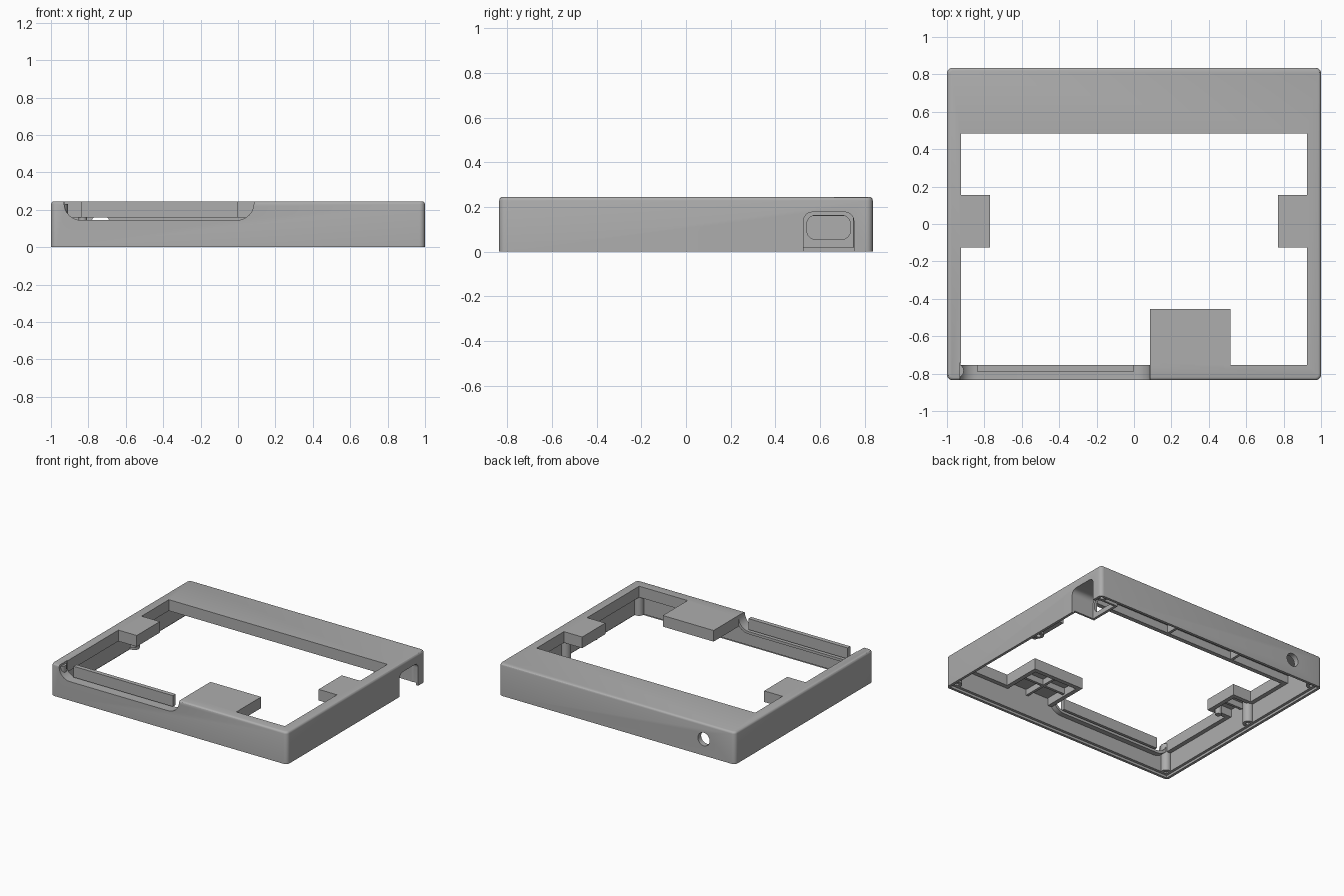
import bpy, bmesh, math
from mathutils import Vector

cube = bpy.data.objects.get("Cube")
if cube:
    bpy.data.objects.remove(cube, do_unlink=True)

grey = bpy.data.materials.new("case grey")
grey.use_nodes = True
COLOR = (0.42, 0.42, 0.42, 1)
grey.diffuse_color = COLOR
grey.node_tree.nodes["Principled BSDF"].inputs["Base Color"].default_value = COLOR

W, D, H = 1.0, 0.835, 0.245      # half width, half depth, height
SKIRT_Z = 0.16                   # lower edge of the window skirt


def finish(name, bm):
    bmesh.ops.recalc_face_normals(bm, faces=bm.faces)
    mesh = bpy.data.meshes.new(name)
    bm.to_mesh(mesh)
    bm.free()
    mesh.materials.append(grey)
    obj = bpy.data.objects.new(name, mesh)
    bpy.context.collection.objects.link(obj)
    return obj


def prism(name, pts, axis, a, b):
    """Extrude a 2D outline along an axis from a to b."""
    place = {"x": lambda u, v, w: (w, u, v),
             "y": lambda u, v, w: (u, w, v),
             "z": lambda u, v, w: (u, v, w)}[axis]
    bm = bmesh.new()
    face = bm.faces.new([bm.verts.new(place(u, v, a)) for u, v in pts])
    new = bmesh.ops.extrude_face_region(bm, geom=[face])["geom"]
    shift = Vector(place(0, 0, b - a))
    bmesh.ops.translate(bm, vec=shift,
                        verts=[g for g in new if isinstance(g, bmesh.types.BMVert)])
    return finish(name, bm)


def round_rect(u0, v0, u1, v1, low=0.0, high=0.0, n=8):
    """Rectangle outline with rounded lower and upper corners."""
    pts = []
    for k, (u, v, su, sv, r) in enumerate([(u0, v0, 1, 1, low), (u1, v0, -1, 1, low),
                                           (u1, v1, -1, -1, high), (u0, v1, 1, -1, high)]):
        if r == 0:
            pts.append((u, v))
            continue
        for i in range(n + 1):
            t = math.pi + math.pi / 2 * (k + i / n)
            pts.append((u + su * r + r * math.cos(t), v + sv * r + r * math.sin(t)))
    # drop doubled points where two arcs meet
    return [p for i, p in enumerate(pts) if math.dist(p, pts[i - 1]) > 1e-5]


def box(name, x0, x1, y0, y1, z0, z1):
    return prism(name, round_rect(x0, y0, x1, y1), "z", z0, z1)


def cut(obj, *cutters):
    """Subtract the cutters, then remove them."""
    for c in cutters:
        m = obj.modifiers.new("cut", "BOOLEAN")
        m.operation, m.solver, m.object = "DIFFERENCE", "EXACT", c
    bpy.context.view_layer.update()
    deps = bpy.context.evaluated_depsgraph_get()
    mesh = bpy.data.meshes.new_from_object(obj.evaluated_get(deps))
    obj.modifiers.clear()
    obj.data = mesh
    for c in cutters:
        bpy.data.objects.remove(c, do_unlink=True)
    return obj


def grow(pts, d):
    """Offset a counter-clockwise right-angled outline outwards."""
    out = []
    for i, p in enumerate(pts):
        p, a, b = Vector(p), Vector(pts[i - 1]), Vector(pts[(i + 1) % len(pts)])
        e, f = (p - a).normalized(), (b - p).normalized()
        out.append((p.x + d * (e.y + f.y), p.y - d * (e.x + f.x)))
    return out


# Window outline with the side tabs and the front tab
right_side = [(0.925, -0.125), (0.77, -0.125), (0.77, 0.155), (0.925, 0.155), (0.925, 0.485)]
window = [(-0.925, -0.755), (0.085, -0.755), (0.085, -0.455), (0.515, -0.455),
          (0.515, -0.755), (0.925, -0.755)]
window += right_side + [(-x, y) for x, y in reversed(right_side)]

scoop = round_rect(-0.93, 0.145, 0.085, 0.4, low=0.09)
port = round_rect(0.525, -0.1, 0.75, 0.177, high=0.04)

# Outer shell: rounded corners and a softened top edge
bm = bmesh.new()
bmesh.ops.create_cube(bm, size=1)
for v in bm.verts:
    v.co = (v.co.x * 2 * W, v.co.y * 2 * D, (v.co.z + 0.5) * H)
upright = [e for e in bm.edges if abs(e.verts[0].co.z - e.verts[1].co.z) > 0.1]
bmesh.ops.bevel(bm, geom=upright, offset=0.03, segments=5, profile=0.5, affect="EDGES")
rim = [e for e in bm.edges if all(v.co.z > H - 0.001 for v in e.verts)]
bmesh.ops.bevel(bm, geom=rim, offset=0.016, segments=3, profile=0.5, affect="EDGES")
shell = finish("shell", bm)
T = 0.04
cut(shell,
    box("hollow", T - W, W - T, T - D, D - T, -0.1, 0.22),
    box("bottom_step", 0.02 - W, W - 0.02, 0.02 - D, D - 0.02, -0.1, 0.018),
    prism("window_cutter", window, "z", 0.1, 0.4),
    prism("scoop_cutter", scoop, "y", -0.9, -0.74),
    prism("port_cutter", port, "x", 0.9, 1.1),
    prism("back_hole", round_rect(-0.785, 0.075, -0.685, 0.175, 0.05, 0.05), "y", 0.7, 0.9))

# Skirt around the window; a free bar of it stays in the scoop
skirt = prism("window_skirt", grow(window, 0.033), "z", SKIRT_Z, H - 0.001)
cut(skirt,
    prism("skirt_hole", window, "z", 0.1, 0.4),
    box("gap_left", -0.929, -0.84, -0.9, -0.74, 0.1, 0.4),
    box("gap_right", 0, 0.085, -0.9, -0.74, 0.1, 0.4))

# Curved channel under the front scoop
channel = prism("scoop_channel", round_rect(-0.95, 0.125, 0.105, 0.235, low=0.109),
                "y", -0.815, -0.755)
cut(channel, prism("channel_cutter", scoop, "y", -0.9, -0.7))

# Port pocket in the right wall with a slotted end plate
pocket = prism("port_pocket", round_rect(0.51, 0.018, 0.765, 0.192, high=0.055), "x", 0.79, 0.97)
cut(pocket, prism("pocket_cutter", port, "x", 0.81, 1.1),
    prism("slot_cutter", round_rect(0.54, 0.055, 0.735, 0.163, 0.04, 0.04), "x", 0.7, 1.1))


def disc(x, y, r):
    return round_rect(x - r, y - r, x + r, y + r, r, r, 5)


# Screw posts at the corners and the middle of both sides, and small tab pins
for side, s in (("right", 1), ("left", -1)):
    for place, y in (("front", -0.785), ("middle", 0.1), ("back", 0.785)):
        post = prism(f"{side}_{place}_post", disc(s * 0.948, y, 0.038), "z", 0.018, 0.23)
        cut(post, prism("screw_hole", disc(s * 0.948, y, 0.016), "z", -0.1, 0.12))
    prism(f"{side}_tab_pin", disc(s * 0.83, -0.08, 0.022), "z", 0.125, 0.23)
    box(f"{side}_tab_rib", min(s * 0.79, s * 0.97), max(s * 0.79, s * 0.97),
        0.005, 0.025, 0.175, 0.23)

# Stiffening ribs below the front tab and the back panel
box("front_tab_rib", 0.29, 0.31, -0.8, -0.47, 0.175, 0.23)
box("front_tab_cross_rib", 0.1, 0.5, -0.63, -0.61, 0.175, 0.23)
for i, x in enumerate((0.12, -0.45)):
    box(f"back_panel_rib_{i + 1}", x - 0.01, x + 0.01, 0.5, 0.81, SKIRT_Z, 0.23)

# Smooth rounded parts, keeping sharp edges
bpy.ops.object.select_all(action="DESELECT")
for obj in bpy.context.collection.objects:
    if obj.type == "MESH":
        obj.select_set(True)
        bpy.context.view_layer.objects.active = obj
bpy.ops.object.shade_smooth_by_angle(angle=math.radians(30))
